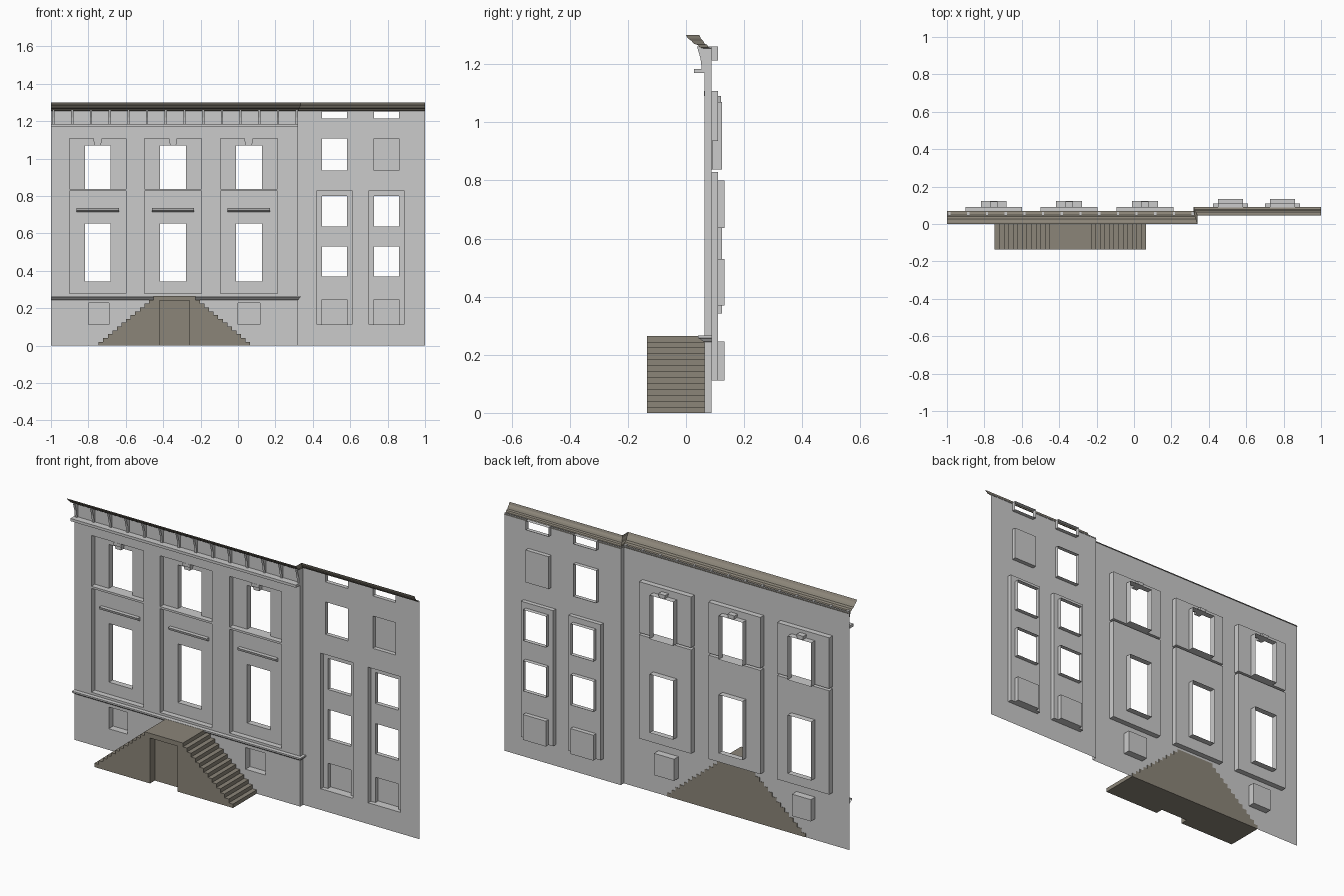
import bpy, bmesh

if "Cube" in bpy.data.objects:
    bpy.data.objects.remove(bpy.data.objects["Cube"])

tan = bpy.data.materials.new("tan_stone")
tan.diffuse_color = (0.26, 0.235, 0.19, 1)
tan.use_nodes = True
tan.node_tree.nodes["Principled BSDF"].inputs["Base Color"].default_value = tan.diffuse_color


def finish(name, bm, mat=None):
    bmesh.ops.remove_doubles(bm, verts=bm.verts, dist=1e-5)
    me = bpy.data.meshes.new(name)
    bm.to_mesh(me)
    bm.free()
    ob = bpy.data.objects.new(name, me)
    bpy.context.collection.objects.link(ob)
    if mat:
        me.materials.append(mat)
    return ob


def quad(bm, *pts):
    bm.faces.new([bm.verts.new(p) for p in pts])


# A flat sheet facing -y with recesses: (x0, x1, z0, z1, depth_y, children or None when open)
def sheet(bm, x0, x1, z0, z1, y, recesses):
    xs = sorted({x0, x1, *[v for r in recesses for v in r[0:2]]})
    zs = sorted({z0, z1, *[v for r in recesses for v in r[2:4]]})
    for a, b in zip(xs, xs[1:]):
        for c, d in zip(zs, zs[1:]):
            mx, mz = (a + b) / 2, (c + d) / 2
            if not any(r[0] < mx < r[1] and r[2] < mz < r[3] for r in recesses):
                quad(bm, (a, y, c), (b, y, c), (b, y, d), (a, y, d))
    for a, b, c, d, yb, kids in recesses:
        quad(bm, (a, y, c), (a, yb, c), (a, yb, d), (a, y, d))
        quad(bm, (b, y, c), (b, y, d), (b, yb, d), (b, yb, c))
        quad(bm, (a, y, c), (b, y, c), (b, yb, c), (a, yb, c))
        quad(bm, (a, y, d), (a, yb, d), (b, yb, d), (b, y, d))
        if kids is not None:
            sheet(bm, a, b, c, d, yb, kids)


# Solid prism from an outline, extruded by vector
def prism(name, pts, vec, mat=None):
    bm = bmesh.new()
    f = bm.faces.new([bm.verts.new(p) for p in pts])
    g = bmesh.ops.extrude_face_region(bm, geom=[f], use_keep_orig=True)
    bmesh.ops.translate(bm, vec=vec, verts=[v for v in g["geom"] if isinstance(v, bmesh.types.BMVert)])
    bmesh.ops.recalc_face_normals(bm, faces=bm.faces)
    return finish(name, bm, mat)


def box(name, x0, x1, y0, y1, z0, z1):
    return prism(name, [(x0, y0, z0), (x1, y0, z0), (x1, y0, z1), (x0, y0, z1)], (0, y1 - y0, 0))


YM, YP, YW, CX = 0.063, 0.092, 0.088, 0.32   # main wall, main panel, wing wall, corner
TOP = 1.26
BAYS = (-0.75, -0.347, 0.058)

# Main wall with window panels, plus the return at the corner
bm = bmesh.new()
rec = [(-0.80, -0.69, 0.112, 0.227, 0.10, []), (0.0, 0.117, 0.112, 0.227, 0.10, [])]
for c in BAYS:
    a, b, w0, w1 = c - 0.152, c + 0.152, c - 0.069, c + 0.069
    rec.append((a, b, 0.278, 0.827, YP, [(w0, w1, 0.342, 0.652, 0.124, None)]))
    rec.append((a, b, 0.838, 1.107, YP, [(w0, w1, 0.838, 1.07, 0.124, None)]))
sheet(bm, -1, CX, 0, TOP, YM, rec)
quad(bm, (CX, YM, 0), (CX, YW, 0), (CX, YW, TOP), (CX, YM, TOP))
finish("main_wall", bm)

# Side wing
bm = bmesh.new()
rec = []
for i, c in enumerate((0.516, 0.794)):
    w0, w1 = c - 0.067, c + 0.067
    rec.append((c - 0.094, c + 0.094, 0.112, 0.829, 0.11, [
        (w0, w1, 0.112, 0.246, 0.133, []),
        (w0, w1, 0.37, 0.53, 0.133, None),
        (w0, w1, 0.636, 0.80, 0.133, None)]))
    rec.append((w0, w1, 0.936, 1.107, 0.11, None if i == 0 else []))
    rec.append((w0, w1, 1.213, TOP, 0.11, None))
sheet(bm, CX, 1, 0, TOP, YW, rec)
finish("wing_wall", bm)

# Hood bars and keystones
for c in BAYS:
    prism("hood_bar", [(c - 0.113, YP, 0.715), (c - 0.113, 0.076, 0.722),
                       (c - 0.113, 0.072, 0.735), (c - 0.113, YP, 0.735)], (0.226, 0, 0))
    prism("keystone", [(c - 0.016, 0.07, 1.07), (c + 0.016, 0.07, 1.07),
                       (c + 0.02, 0.07, 1.09), (c - 0.02, 0.07, 1.09)], (0, 0.05, 0))
    box("keystone_cap", c - 0.022, c + 0.022, 0.062, YP, 1.09, 1.107)

# Frieze ledge and brackets under the cornice
box("frieze_ledge", -1, CX, 0.028, YM, 1.17, 1.184)
for i in range(14):
    x = -0.992 + i * 0.1
    prism("bracket", [(x, YM, 1.184), (x, 0.054, 1.184), (x, 0.05, 1.22), (x, 0.038, TOP), (x, YM, TOP)],
          (0.012, 0, 0))

# String course above the basement
bm = bmesh.new()
prof = [(0, 0.244), (0.008, 0.248), (0.014, 0.254), (0.022, 0.258), (0.022, 0.266), (0, 0.266)]
for (d, z), (e, w) in zip(prof, prof[1:]):
    p = [[(-1, YM - k, h), (CX + k * .7, YM - k, h), (CX + k * .7, YW, h)] for k, h in ((d, z), (e, w))]
    for i in range(2):
        quad(bm, p[0][i], p[0][i + 1], p[1][i + 1], p[1][i])
finish("string_course", bm)

# Cornice: moulded strip mitred round the corner
bm = bmesh.new()
prof = [(-0.006, 1.252), (0.016, 1.258), (0.022, 1.266), (0.036, 1.27),
        (0.044, 1.28), (0.056, 1.288), (0.063, 1.3)]
rows = [[bm.verts.new(p) for p in ((-1, YM - d, z), (CX + d * .3, YM - d, z),
                                   (CX + d * .3, YW - d * .66, z), (1, YW - d * .66, z))] for d, z in prof]
for r, s in zip(rows, rows[1:]):
    for i in range(3):
        bm.faces.new((r[i], r[i + 1], s[i + 1], s[i]))
finish("cornice", bm, tan)

# Double stair with landing and a recessed door beneath
N, H, C, IN, OUT = 13, 0.265, -0.34, 0.112, 0.405
run = (OUT - IN) / (N - 1)
side = []
for i in range(N):
    x = OUT - i * run
    side += [(x, H * i / N), (x, H * (i + 1) / N)]
outline = [(C + x, z) for x, z in side] + [(C - x, z) for x, z in reversed(side)]
stair = prism("stair", [(x, -0.135, z) for x, z in outline], (0, 0.2, 0), tan)
cutter = box("door_cutter", C - 0.08, C + 0.08, -0.2, -0.095, -0.02, 0.24)
cutter.hide_render = True
cutter.hide_viewport = True
mod = stair.modifiers.new("door", "BOOLEAN")
mod.operation = "DIFFERENCE"
mod.solver = "EXACT"
mod.object = cutter
